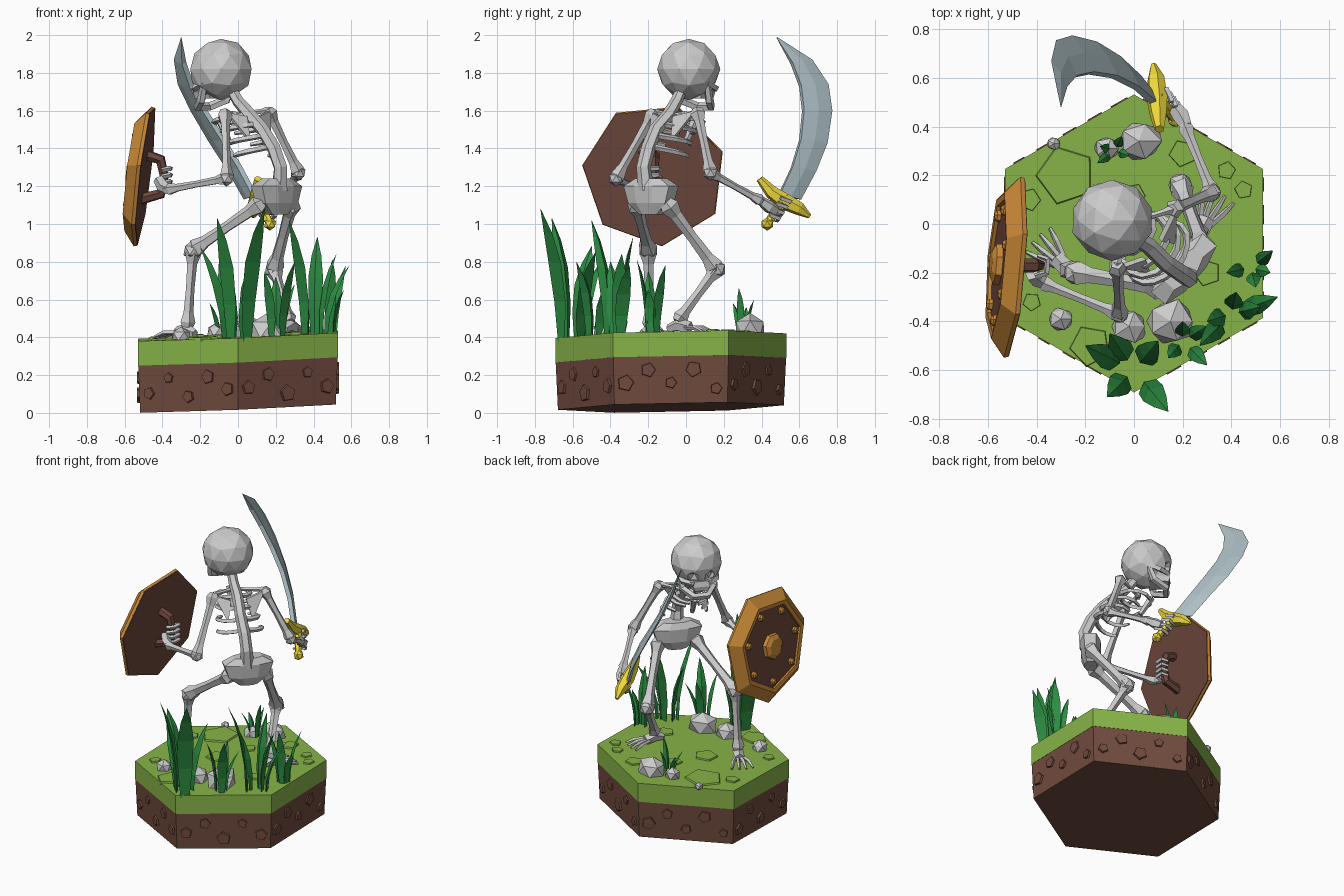
import bpy, bmesh, random
from math import cos, sin, pi, radians
from mathutils import Vector as V

if "Cube" in bpy.data.objects:
    bpy.data.objects.remove(bpy.data.objects["Cube"])

random.seed(4)


def material(name, rgb):
    m = bpy.data.materials.new(name)
    m.diffuse_color = [(c / 255) ** 2.2 for c in rgb] + [1]
    m.use_nodes = True
    m.node_tree.nodes["Principled BSDF"].inputs["Base Color"].default_value = m.diffuse_color
    return m


GRASS = material("grass", (134, 178, 74))
LEAF = material("leaf", (48, 140, 68))
DIRT = material("dirt", (112, 76, 64))
WOOD = material("wood", (108, 72, 62))
BRONZE = material("bronze", (200, 136, 58))
GOLD = material("gold", (238, 216, 62))
STEEL = material("steel", (172, 190, 196))


def finish(name, bm, mat=None):
    bmesh.ops.recalc_face_normals(bm, faces=bm.faces)
    me = bpy.data.meshes.new(name)
    bm.to_mesh(me)
    bm.free()
    ob = bpy.data.objects.new(name, me)
    bpy.context.collection.objects.link(ob)
    if mat:
        me.materials.append(mat)
    return ob


def loft(name, rings, mat=None):
    bm = bmesh.new()
    rows = [[bm.verts.new(p) for p in ring] for ring in rings]
    n = len(rows[0])
    for a, b in zip(rows, rows[1:]):
        for i in range(n):
            j = (i + 1) % n
            bm.faces.new((a[i], a[j], b[j], b[i]))
    bm.faces.new(rows[0])
    bm.faces.new(rows[-1])
    return finish(name, bm, mat)


def ring(c, u, v, r, n, a0=0.0, flat=1.0):
    return [c + u * r * cos(a0 + 2 * pi * i / n) + v * r * flat * sin(a0 + 2 * pi * i / n)
            for i in range(n)]


def tube(name, pts, radii, n=5, mat=None, flat=1.0, ref=None):
    pts = [V(p) for p in pts]
    d = (pts[-1] - pts[0]).normalized()
    ref = V(ref) if ref else (V((1, 0, 0)) if abs(d.z) > .75 else V((0, 0, 1)))
    rings = []
    for i, p in enumerate(pts):
        t = (pts[min(i + 1, len(pts) - 1)] - pts[max(i - 1, 0)]).normalized()
        u = t.cross(ref).normalized()
        rings.append(ring(p, u, u.cross(t), radii[i], n, .3, flat))
    return loft(name, rings, mat)


def bone(name, a, b, r):
    """Long bone: thin shaft with flared ends."""
    a, b = V(a), V(b)
    return tube(name, [a.lerp(b, t) for t in (-.03, .05, .18, .5, .82, .95, 1.03)],
                [r * k for k in (1.0, 1.6, 1.0, .85, 1.0, 1.5, 1.0)])


def ball(name, c, size, sub=1, jitter=0.0, mat=None):
    bm = bmesh.new()
    bmesh.ops.create_icosphere(bm, subdivisions=sub, radius=1)
    for v in bm.verts:
        k = 1 + random.uniform(-jitter, jitter)
        v.co = V(c) + V([v.co[i] * size[i] * k for i in range(3)])
    return finish(name, bm, mat)


def ground(x, y, dz=0.0):
    return V((x, y, .41 + .042 * x + .02 * y + dz))


# Hexagonal ground block, slightly tilted
C0 = (0, -.08)


def hexring(r, dz):
    return [ground(C0[0] + r * sin(i * pi / 3), C0[1] + r * cos(i * pi / 3), dz) for i in range(6)]


loft("dirt_block", [hexring(.598, -.38), hexring(.61, -.13)], DIRT)
loft("turf_layer", [hexring(.612, -.13), hexring(.612, 0)], GRASS)

# Stones set in the dirt sides
for s in range(6):
    a = s * pi / 3 + pi / 6
    n, u = V((sin(a), cos(a), 0)), V((cos(a), -sin(a), 0))
    for k in range(5):
        c = V((*C0, 0)) + n * .523 + u * (-.24 + .12 * k)
        c = ground(c.x, c.y, -.20 if k % 2 else -.29 + random.uniform(-.02, .03))
        r, a0 = random.uniform(.03, .05), random.random() * 6
        loft("side_stone", [ring(c - n * .01, u, V((0, 0, 1)), r, 5, a0),
                            ring(c + n * .012, u, V((0, 0, 1)), r * .88, 5, a0)], DIRT)

# Flat turf patches on top
for x, y, r in ((-.28, .2, .13), (.2, .29, .06), (.38, .22, .04), (.45, .14, .04), (-.18, -.5, .09),
                (-.42, -.32, .04), (-.1, -.08, .08), (.3, -.2, .06), (-.43, .1, .05), (0, .12, .05)):
    a0 = random.random() * 6
    X, Y = V((1, 0, .042)), V((0, 1, .02))
    loft("turf_patch", [ring(ground(x, y, -.01), X, Y, r, 5, a0),
                        ring(ground(x, y, .01), X, Y, r * .92, 5, a0)], GRASS)

# Rocks
for x, y, r in ((.02, .34, .1), (-.11, .31, .06), (-.02, -.42, .08), (.15, -.4, .11),
                (-.3, -.39, .055), (-.33, .33, .03)):
    ball("rock", ground(x, y, r * .3), (r, r * .9, r * .85), 1, .12)


# Grass clumps of folded leaves
def leaf(base, tip, w):
    b, t = ground(*base), V(tip)
    h = V((t.x - b.x, t.y - b.y, 0))
    b += h * .35 - V((0, 0, .02))
    out = h.normalized()
    side = out.cross(V((0, 0, 1)))
    rings = []
    for s, k in ((0, .55), (.3, .9), (.6, 1), (.82, .65), (1, .03)):
        p = b + h * .65 * s ** 2.2 + V((0, 0, (t.z - b.z) * s))
        rings.append([p - side * w * k, p - out * w * .5 * k, p + side * w * k])
    loft("grass_leaf", rings, LEAF)


for base, w, tips in (
        ((0, -.6), .052, ((-.2, -.5, .88), (-.11, -.71, 1.03), (.14, -.77, 1.08), (.1, -.48, .85), (-.1, -.45, .8))),
        ((.2, -.48), .032, ((.14, -.55, .75), (.3, -.58, .8), (.2, -.4, .72), (.3, -.42, .68))),
        ((.4, -.37), .04, ((.27, -.5, 1.02), (.59, -.3, .78), (.52, -.34, .84), (.42, -.28, .93), (.3, -.4, .8))),
        ((.48, -.18), .03, ((.57, -.11, .78), (.38, -.2, .75), (.5, -.26, .81), (.56, -.2, .65))),
        ((-.08, .3), .02, ((-.15, .25, .58), (-.02, .28, .66), (-.05, .36, .6), (-.14, .32, .56)))):
    for tip in tips:
        leaf(base, tip, w)

# Skeleton axes: forward and right
F, R, Z = V((-.75, .66, 0)).normalized(), V((.66, .75, 0)).normalized(), V((0, 0, 1))

# Skull with carved eye and nose sockets
H = V((-.09, .015, 1.82))
skull = ball("skull", H, (.168, .165, .162), 2, .02)
for s, fw, z, r in ((-.06, .15, -.06, .045), (.06, .15, -.06, .045), (0, .165, -.115, .022)):
    cut = ball("socket_cutter", H + R * s + F * fw + Z * z, (r, r, r))
    cut.hide_render = True
    md = skull.modifiers.new("socket", "BOOLEAN")
    md.operation, md.object = "DIFFERENCE", cut
loft("upper_jaw", [[H + R * s * w + F * f + Z * z for s, f in ((-1, .02), (1, .02), (.7, d), (-.7, d))]
                   for w, d, z in ((.1, .14, -.09), (.075, .15, -.125), (.065, .145, -.155))])
tube("lower_jaw", [H + R * s + F * f + Z * z for s, f, z in
                   ((-.115, .02, -.08), (-.1, .05, -.165), (-.045, .125, -.2),
                    (.045, .125, -.2), (.1, .05, -.165), (.115, .02, -.08))],
     [.018, .024, .024, .024, .024, .018], 5, ref=(0, 0, 1))
for s in (-1, 1):
    tube("cheekbone", [H + R * s * .13 + Z * -.07, H + R * s * .11 + F * .09 + Z * -.1,
                       H + R * s * .05 + F * .145 + Z * -.105], [.015, .02, .015], 4)

# Spine, ribs, sternum and shoulders
tube("spine", [(-.04, -.02, 1.72), (.0, -.05, 1.65), (.06, -.09, 1.58), (.13, -.16, 1.5),
               (.19, -.2, 1.4), (.225, -.225, 1.3), (.22, -.21, 1.18)],
     [.03, .032, .036, .036, .038, .038, .045], 6, ref=R)
for i, p in enumerate(((.05, -.08, 1.58), (.1, -.13, 1.53), (.14, -.16, 1.47), (.17, -.18, 1.41))):
    end = (165, 160, 140, 110)[i]
    for s in (-1, 1):
        pts = []
        for k in range(6):
            a = radians(end * k / 5)
            pts.append(V(p) + F * .1 * (1 - cos(a)) + R * s * (.11 + .012 * i) * sin(a) - Z * .05 * k / 5)
        tube("rib", pts, [.017, .016, .015, .015, .014, .01], 4, ref=(0, 0, 1))
tube("sternum", [V((.05, -.08, 1.56)) + F * .2, V((.1, -.13, 1.44)) + F * .2], [.024, .016], 5)

SH_R, SH_L = V((.16, .06, 1.6)), V((-.07, -.17, 1.59))
for sh in (SH_R, SH_L):
    s = 1 if sh is SH_R else -1
    bone("collarbone", V((.05, -.08, 1.575)) + F * .12, sh, .014)
    m = V((.06, -.09, 1.57)) - F * .01
    loft("shoulder_blade", [[p + F * o for p in (sh, m + R * s * .05, m + R * s * .08 - Z * .13 - F * .05)]
                            for o in (-.02, .0)])

# Pelvis
P = V((.205, -.185, 1.14))
loft("pelvis", [[P + R * s * w + F * f * d + Z * z for s, f in
                 ((-1, -.6), (-.4, -1), (.4, -1), (1, -.6), (1, .6), (.4, 1), (-.4, 1), (-1, .6))]
                for w, d, z in ((.06, .04, -.09), (.13, .06, -.03), (.16, .065, .06), (.09, .045, .1))])


# Limbs
def limb(kind, pts, r):
    for name, a, b, k in zip(kind, pts, pts[1:], (1, .85)):
        bone(name, a, b, r * k)
    ball("joint", pts[1], [r * 1.6] * 3)


arm, leg = ("upper_arm", "forearm"), ("thigh", "shin")
limb(arm, [SH_R, V((.32, .13, 1.27)), V((.21, .40, 1.12))], .026)
limb(arm, [SH_L, V((-.06, -.37, 1.24)), V((-.38, -.24, 1.18))], .026)
limb(leg, [V((.285, -.1, 1.11)), V((.19, .16, .76)), V((.27, -.04, .49))], .034)
limb(leg, [V((.125, -.265, 1.11)), V((-.24, -.2, .86)), V((-.27, -.19, .46))], .034)

# Feet: heel, instep and splayed toes
for ank, d in (((.27, -.04), V((.45, .9, 0)).normalized()), ((-.27, -.19), V((-.7, .7, 0)).normalized())):
    a, side = ground(*ank), V((d.y, -d.x, 0))
    tube("foot", [a - d * .06 + Z * .025, a + Z * .045, a + d * .07 + Z * .03], [.022, .036, .034], 5)
    for k in range(4):
        s = k - 1.5
        tube("toe", [a + d * .05 + side * s * .016 + Z * .03, a + d * .12 + side * s * .034 + Z * .03,
                     a + d * (.19 - .01 * abs(s)) + side * s * .046 + Z * .008], [.013, .013, .007], 4)

# Sword: grip, pommel, curved guard and blade
G0, G1 = V((.17, .43, 1.0)), V((.095, .525, 1.15))
tube("sword_grip", [G0, G1], [.022, .024], 6, GOLD)
ball("sword_pommel", G0, (.035, .035, .035), 1, 0, GOLD)
tube("sword_guard", [(.105, .39, 1.24), (.1, .45, 1.17), (.095, .52, 1.12), (.09, .6, 1.08), (.08, .655, 1.04)],
     [.02, .036, .045, .036, .012], 6, GOLD)
rings = []
for yi, zi, yo, zo, x in ((.49, 1.15, .61, 1.13, .09), (.56, 1.3, .69, 1.28, .01), (.605, 1.45, .75, 1.43, -.08),
                          (.62, 1.6, .775, 1.6, -.175), (.605, 1.73, .755, 1.74, -.245),
                          (.56, 1.85, .67, 1.87, -.285), (.48, 1.985, .482, 1.99, -.3)):
    a, b = V((x, yi, zi)), V((x - .5 * (yo - yi), yo, zo))
    t = V((.012, .006, .004)) * min(1, (b - a).length / .08)
    rings.append([a - t, a + t, a.lerp(b, .5) + t, b, a.lerp(b, .5) - t])
loft("sword_blade", rings, STEEL)

# Hands: palm and curled fingers around grip and shield handle
palm = V((.185, .45, 1.08))
tube("palm", [(.215, .4, 1.12), (.195, .44, 1.09), (.17, .475, 1.07)], [.026, .036, .03], 5)
for k in range(4):
    p = G0.lerp(G1, .2 + .2 * k)
    tube("finger", [p + V((.045, -.005, .02)), p + V((.025, .045, 0)), p + V((-.025, .035, -.01)),
                    p + V((-.03, -.01, 0))], [.013, .014, .013, .009], 4)
tube("palm", [(-.365, -.245, 1.18), (-.4, -.225, 1.2), (-.42, -.205, 1.24)], [.024, .034, .03], 5)
for k in range(4):
    p = V((-.395, -.17, 1.18 + .035 * k))
    tube("finger", [p + V((-.01, -.045, 0)), p + V((.035, -.03, .01)), p + V((.04, .025, .01)),
                    p + V((0, .04, 0))], [.013, .014, .013, .009], 4)
tube("shield_handle", [(-.5, -.17, 1.37), (-.41, -.17, 1.34), (-.39, -.17, 1.25), (-.41, -.17, 1.16),
                       (-.52, -.17, 1.13)], [.03, .03, .024, .03, .03], 6, WOOD, ref=(0, 1, 0))

# Seven-sided shield with bevelled rim, boss and studs
SC, N = V((-.49, -.17, 1.26)), V((-1, .08, .12)).normalized()
U = (V((0, 1, 0)) - N * N.y).normalized()
W = N.cross(U) if N.cross(U).z > 0 else U.cross(N)


def sring(r, o, c=SC, n=7):
    return ring(c + N * o, U, W, r, n, radians(19))


loft("shield_board", [sring(.378, 0), sring(.378, .006), sring(.28, .06)], WOOD)
bm = bmesh.new()
rows = [[bm.verts.new(p) for p in sring(r, o)] for r, o in ((.38, .004), (.385, .02), (.31, .078), (.28, .075), (.28, .05))]
for a, b in zip(rows, rows[1:] + rows[:1]):
    for i in range(7):
        bm.faces.new((a[i], a[i - 1], b[i - 1], b[i]))
finish("shield_rim", bm, BRONZE)
loft("shield_boss", [sring(.09, .05), sring(.085, .085), sring(.055, .1)], BRONZE)
for c in sring(.235, 0):
    loft("shield_stud", [sring(.026, .05, c, 6), sring(.024, .075, c, 6), sring(.012, .085, c, 6)], BRONZE)
